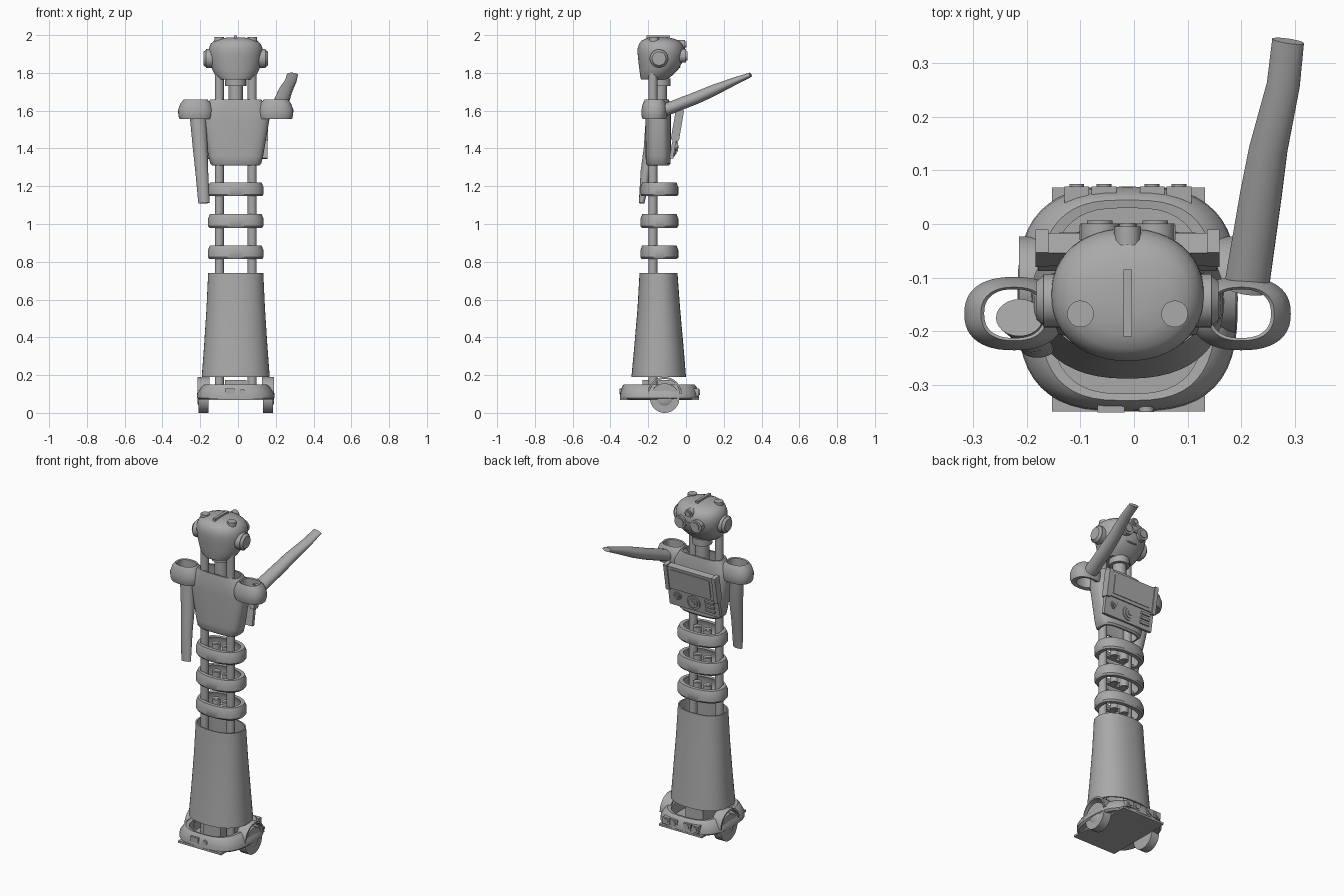
import bpy, bmesh, math
from mathutils import Vector, Matrix

old = bpy.data.objects.get("Cube")
if old:
    bpy.data.objects.remove(old, do_unlink=True)

grey = bpy.data.materials.new("plain grey")
grey.use_nodes = True
COLOUR = (0.4, 0.4, 0.4, 1)
grey.diffuse_color = COLOUR
grey.node_tree.nodes["Principled BSDF"].inputs["Base Color"].default_value = COLOUR

CX = -0.012          # body centre line
BODY_Y = -0.143
parts = []


def finish(name, bm):
    bmesh.ops.recalc_face_normals(bm, faces=bm.faces)
    mesh = bpy.data.meshes.new(name)
    bm.to_mesh(mesh)
    bm.free()
    mesh.materials.append(grey)
    obj = bpy.data.objects.new(name, mesh)
    bpy.context.collection.objects.link(obj)
    parts.append(obj)
    return obj


def skin(name, rings, loop=False):
    """Skin closed rings of points; cap both ends, or join last to first."""
    bm = bmesh.new()
    rows = [[bm.verts.new(p) for p in ring] for ring in rings]
    n = len(rows[0])
    pairs = list(zip(rows, rows[1:]))
    if loop:
        pairs.append((rows[-1], rows[0]))
    else:
        bm.faces.new(rows[0])
        bm.faces.new(rows[-1])
    for a, b in pairs:
        for i in range(n):
            j = (i + 1) % n
            bm.faces.new((a[i], a[j], b[j], b[i]))
    return finish(name, bm)


def oval(centre, u, v, power=2, n=48):
    """Superellipse ring around a centre with half axes u and v."""
    ring = []
    for i in range(n):
        t = 2 * math.pi * i / n
        c, s = math.cos(t), math.sin(t)
        e = 2 / power
        ring.append(Vector(centre) + Vector(u) * math.copysign(abs(c) ** e, c)
                    + Vector(v) * math.copysign(abs(s) ** e, s))
    return ring


def loft(name, sections, x=CX, power=2.3, loop=False):
    """Sections are (z, half width, back y, front y)."""
    return skin(name, [oval((x, (y0 + y1) / 2, z), (w, 0, 0), (0, (y1 - y0) / 2, 0), power)
                       for z, w, y0, y1 in sections], loop)


def band(name, outer, wall, x=CX, power=2.3):
    """Open hollow shell: outer sections plus the same ones moved inwards."""
    inner = [(z, w - wall, y0 + wall, y1 - wall) for z, w, y0, y1 in reversed(outer)]
    return loft(name, outer + inner, x, power, True)


def limb(name, stations, n=24):
    """Tapered limb through (point, half width, half thickness) stations."""
    d = (Vector(stations[-1][0]) - Vector(stations[0][0])).normalized()
    side = (Vector((1, 0, 0)) - d * d.x).normalized()
    up = d.cross(side)
    return skin(name, [oval(p, side * w, up * t, 2, n) for p, w, t in stations])


def cyl(name, p0, p1, r, r2=None, n=24):
    return limb(name, [(p0, r, r), (p1, r2 or r, r2 or r)], n)


def disc(name, x, y, z, r, depth, n=24):
    """Cylinder facing forward (+y), centred on y."""
    ring = [oval((x, y + k * depth / 2, z), (r, 0, 0), (0, 0, r), 2, n) for k in (-1, 1)]
    return skin(name, ring)


def ear_disc(name, x0, x1, y, z, r, r2):
    return skin(name, [oval((x, y, z), (0, q, 0), (0, 0, q)) for x, q in ((x0, r), (x1, r2))])


def box(name, lo, hi, matrix=None):
    bm = bmesh.new()
    bmesh.ops.create_cube(bm, size=1)
    for v in bm.verts:
        v.co = Vector([a + (b - a) * (c + 0.5) for a, b, c in zip(lo, hi, v.co)])
    if matrix:
        bm.transform(matrix)
    return finish(name, bm)


# Rolling base: hollow rounded rim on a flat plate
loft("base_rim", [(0.07, 0.195, -0.34, 0.06), (0.08, 0.206, -0.35, 0.07),
                  (0.105, 0.204, -0.348, 0.068), (0.14, 0.18, -0.338, 0.055),
                  (0.15, 0.165, -0.33, 0.045), (0.148, 0.145, -0.317, 0.03),
                  (0.08, 0.145, -0.317, 0.03)], power=2.9, loop=True)
box("base_plate", (-0.153, -0.35, 0.068), (0.133, 0.068, 0.08))
box("base_column", (-0.07, -0.23, 0.08), (0.045, -0.06, 0.175))
box("charge_port", (-0.068, -0.352, 0.1), (-0.018, -0.32, 0.13))
disc("rear_socket", 0.023, -0.337, 0.113, 0.014, 0.028)
for i, x in enumerate((-0.107, -0.056, 0.034, 0.084)):
    box(f"sensor_block_{i}", (x - 0.023, 0.03, 0.09), (x + 0.023, 0.07, 0.13))
    disc(f"sensor_eye_{i}", x, 0.07, 0.11, 0.014, 0.01)

# Wheels with arched fenders
for side, label in ((-1, "right"), (1, "left")):
    a, b, c = (CX + side * d for d in (0.145, 0.196, 0.203))
    ear_disc(f"{label}_wheel", a, b, -0.113, 0.078, 0.078, 0.078)
    ear_disc(f"{label}_wheel_hub", b, b + side * 0.006, -0.113, 0.078, 0.04, 0.03)
    arch = []
    for k in range(21):
        t = math.pi * k / 20
        arch.append([(x, -0.113 + r * math.cos(t), 0.1 + r * math.sin(t))
                     for x, r in ((a - side * 0.005, 0.08), (a - side * 0.005, 0.09),
                                  (c, 0.09), (c, 0.08))])
    skin(f"{label}_fender", arch)

# Skirt, waist rings and the two long support rods
band("skirt", [(0.19, 0.18, -0.289, 0.0), (0.35, 0.168, -0.274, -0.013),
               (0.55, 0.155, -0.257, -0.031), (0.74, 0.146, -0.246, -0.045)], 0.008)
for i, z in enumerate((0.85, 1.016, 1.183)):
    band(f"waist_ring_{i}", [(z - 0.036, 0.14, -0.234, -0.048), (z - 0.026, 0.147, -0.241, -0.041),
                             (z + 0.012, 0.147, -0.241, -0.041), (z + 0.036, 0.137, -0.232, -0.05)], 0.022)
    box(f"waist_bridge_{i}", (CX - 0.125, -0.185, z - 0.03), (CX + 0.125, -0.165, z - 0.015))
    for x, r in ((-0.035, 0.024), (0.035, 0.024)):
        cyl(f"waist_motor_{i}", (CX + x, -0.14, z - 0.034), (CX + x, -0.14, z + 0.034), r)
        cyl(f"waist_motor_cap_{i}", (CX + x, -0.14, z - 0.036), (CX + x, -0.14, z + 0.036), r * 0.6)
for side in (-1, 1):
    x = CX + side * 0.087
    cyl("support_rod", (x, -0.175, 0.08), (x, -0.175, 1.8), 0.024)

# Torso shell
band("torso", [(1.31, 0.125, -0.205, -0.09), (1.32, 0.135, -0.212, -0.082),
               (1.36, 0.145, -0.214, -0.08), (1.55, 0.178, -0.215, -0.08),
               (1.6, 0.175, -0.215, -0.08), (1.66, 0.135, -0.205, -0.09)], 0.01, power=3.2)

# Shoulder loops with cross rods
for side, label in ((-1, "right"), (1, "left")):
    loft(f"{label}_shoulder", [(1.555, 0.086, -0.23, -0.105), (1.575, 0.092, -0.236, -0.099),
                               (1.605, 0.093, -0.236, -0.099), (1.64, 0.08, -0.228, -0.107),
                               (1.66, 0.062, -0.218, -0.118), (1.655, 0.056, -0.213, -0.122),
                               (1.56, 0.056, -0.213, -0.122)], CX + side * 0.212, 2.4, True)
for y in (-0.145, -0.19):
    cyl("shoulder_rod", (CX - 0.28, y, 1.61), (CX + 0.28, y, 1.61), 0.005, n=12)

# Arms: one lowered, one raised forward
limb("right_arm", [((-0.214, -0.175, 1.6), 0.044, 0.035), ((-0.2, -0.19, 1.4), 0.039, 0.034),
                   ((-0.192, -0.212, 1.28), 0.034, 0.028), ((-0.18, -0.235, 1.11), 0.03, 0.015)])
limb("left_arm", [((0.21, -0.12, 1.6), 0.042, 0.033), ((0.238, 0.06, 1.67), 0.039, 0.032),
                  ((0.251, 0.14, 1.705), 0.036, 0.03), ((0.279, 0.26, 1.757), 0.031, 0.02),
                  ((0.288, 0.342, 1.79), 0.03, 0.012)])

# Tilted chest console; local axes are x, outward, up the slope
tilt = Matrix.Translation((CX, -0.068, 1.345)) @ Matrix.Rotation(-0.17, 4, 'X')
box("console_plate", (-0.167, -0.02, 0), (0.167, 0, 0.13), tilt)
box("screen_housing", (-0.15, -0.03, 0.11), (0.15, 0.008, 0.255), tilt)
box("screen", (-0.128, 0, 0.128), (0.128, 0.012, 0.238), tilt)
for side in (-1, 1):
    x = side * 0.16
    box("screen_bracket", (x - 0.012, -0.03, 0.1), (x + 0.012, 0.014, 0.262), tilt)
for x, z, r in ((0.105, 0.068, 0.024), (0, 0.055, 0.042)):
    for scale, depth in ((1, 0.012), (0.7, 0.024), (0.35, 0.034)):
        disc("console_dial", x, 0, z, r * scale, depth).data.transform(tilt)
for i in range(3):
    z = 0.025 + i * 0.028
    box("console_button", (-0.14, 0, z), (-0.08, 0.01, z + 0.014), tilt)

# Neck and head
cyl("neck", (CX, -0.138, 1.62), (CX, -0.138, 1.78), 0.038)
cyl("neck_collar", (CX, -0.138, 1.73), (CX, -0.138, 1.77), 0.056)
loft("head", [(1.765, 0.085, -0.238, -0.1), (1.785, 0.108, -0.243, -0.075),
              (1.82, 0.125, -0.247, -0.04), (1.86, 0.138, -0.252, -0.017),
              (1.9, 0.143, -0.256, -0.008), (1.93, 0.142, -0.256, -0.009),
              (1.955, 0.132, -0.248, -0.02), (1.972, 0.112, -0.234, -0.04),
              (1.983, 0.08, -0.208, -0.07), (1.988, 0.035, -0.17, -0.11)], power=2.15)
box("head_crest", (CX - 0.008, -0.21, 1.96), (CX + 0.008, -0.085, 1.998))
for side in (-1, 1):
    x = CX + side * 0.088
    cyl("head_stud", (x, -0.168, 1.95), (x, -0.168, 1.99), 0.025)
    ear_disc("ear", CX + side * 0.12, CX + side * 0.157, -0.143, 1.876, 0.05, 0.05)
    ear_disc("ear_cap", CX + side * 0.157, CX + side * 0.17, -0.143, 1.876, 0.047, 0.036)

# Face: goggles, forehead knob and smiling mouth
for side in (-1, 1):
    x = CX + side * 0.052
    disc("goggle", x, -0.022, 1.89, 0.036, 0.046)
    disc("goggle_lens", x, -0.01, 1.89, 0.024, 0.034)
box("goggle_bridge", (CX - 0.09, -0.03, 1.885), (CX + 0.09, -0.002, 1.897))
disc("forehead_knob", CX, -0.022, 1.95, 0.025, 0.035, 12)
disc("forehead_gem", CX, -0.018, 1.95, 0.015, 0.04)
smile = []
for k in range(13):
    s = k / 6 - 1
    smile.append(oval((CX + 0.05 * s, -0.034 - 0.009 * s * s, 1.83 + 0.012 * s * s),
                      (0, 0.005, 0), (0, 0, 0.004), 2, 8))
skin("mouth", smile)

# Smooth shading with sharp edges kept
for obj in bpy.context.selected_objects:
    obj.select_set(False)
for obj in parts:
    obj.select_set(True)
bpy.context.view_layer.objects.active = parts[0]
bpy.ops.object.shade_smooth_by_angle(angle=math.radians(35))
